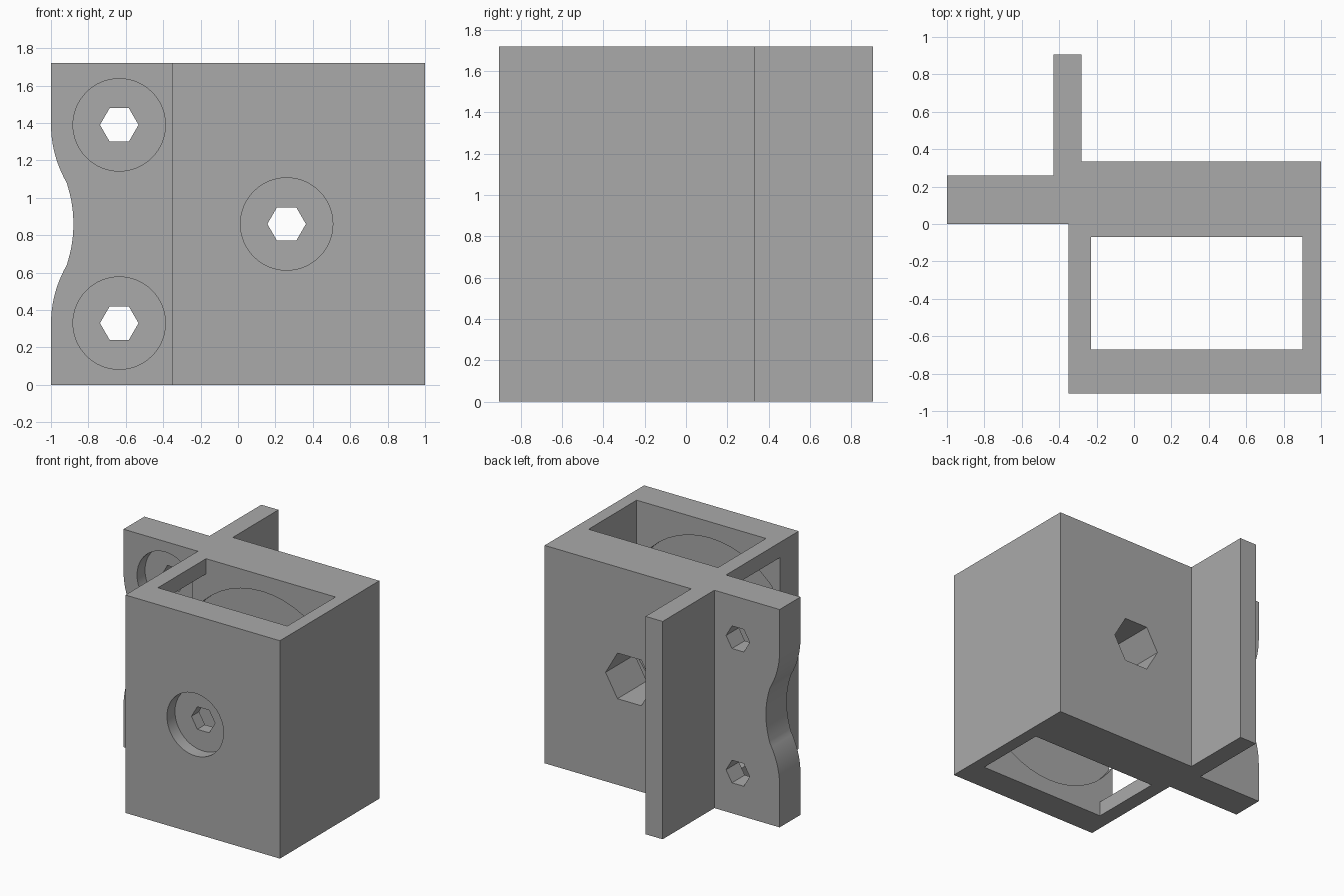
import bpy, bmesh, math
from mathutils import Vector

if "Cube" in bpy.data.objects:
    bpy.data.objects.remove(bpy.data.objects["Cube"], do_unlink=True)

HEIGHT = 1.72
MID = HEIGHT / 2
BOLT_X, BORE_X = -0.635, 0.26

grey = bpy.data.materials.new("plain_grey")
grey.use_nodes = True
grey.diffuse_color = (0.4, 0.4, 0.4, 1)
grey.node_tree.nodes["Principled BSDF"].inputs["Base Color"].default_value = (0.4, 0.4, 0.4, 1)


def prism(name, points, sweep):
    """Solid made by sweeping a closed outline along a vector."""
    bm = bmesh.new()
    face = bm.faces.new([bm.verts.new(p) for p in points])
    swept = bmesh.ops.extrude_face_region(bm, geom=[face])
    verts = [v for v in swept["geom"] if isinstance(v, bmesh.types.BMVert)]
    bmesh.ops.translate(bm, verts=verts, vec=Vector(sweep))
    bmesh.ops.recalc_face_normals(bm, faces=bm.faces)
    mesh = bpy.data.meshes.new(name)
    bm.to_mesh(mesh)
    bm.free()
    mesh.materials.append(grey)
    obj = bpy.data.objects.new(name, mesh)
    bpy.context.collection.objects.link(obj)
    return obj


def box(name, x0, x1, y0, y1, z0, z1):
    return prism(name, [(x0, y0, z0), (x1, y0, z0), (x1, y1, z0), (x0, y1, z0)], (0, 0, z1 - z0))


def bore(name, x, z, radius, sides, y0, y1):
    """Cylinder or hexagon running front to back."""
    turn = 2 * math.pi / sides
    ring = [(x + radius * math.cos(i * turn), y0, z + radius * math.sin(i * turn)) for i in range(sides)]
    return prism(name, ring, (0, y1 - y0, 0))


# Bracket body: box, side flange and rear fin in one plan outline
plan = [(-1, 0), (-0.35, 0), (-0.35, -0.905), (1, -0.905), (1, 0.335), (-0.28, 0.335),
        (-0.28, 0.905), (-0.43, 0.905), (-0.43, 0.26), (-1, 0.26)]
body = prism("bracket_body", [(x, y, 0) for x, y in plan], (0, 0, HEIGHT))

# Open shaft, side window and round wheel recess
cutters = [
    box("shaft_cutter", -0.23, 0.9, -0.67, -0.07, -0.1, HEIGHT + 0.1),
    box("window_cutter", -0.5, 0, -0.67, -0.07, 0.12, HEIGHT - 0.12),
    bore("recess_cutter", BORE_X, MID, 0.732, 48, -0.71, -0.03),
]

# Counterbored hexagonal holes in the front wall and flange
holes = [(BORE_X, MID, -0.905, -0.4), (BOLT_X, 0.33, 0, 0.4), (BOLT_X, HEIGHT - 0.33, 0, 0.4)]
for x, z, front, end in holes:
    cutters.append(bore("counterbore_cutter", x, z, 0.247, 64, front - 0.1, front + 0.1))
    cutters.append(bore("hex_cutter", x, z, 0.103, 6, front - 0.1, end))

# Larger hexagonal hole through the rear wall
cutters.append(bore("rear_hex_cutter", BORE_X, MID, 0.208, 6, -0.3, 0.5))

# Wavy outer edge of the flange: shoulder arc, then hollow arc, mirrored in height
STEPS = 12
half = []
for i in range(STEPS + 1):
    a = math.radians(30) * i / STEPS
    half.append((-1 + 0.63 * (1 - math.cos(a)), 0.535 - 0.63 * math.sin(a)))
for i in range(STEPS - 1, -1, -1):
    dz = 0.22 * i / STEPS
    half.append((-0.88 - 0.68 + math.sqrt(0.68 ** 2 - dz ** 2), dz))
wave = half + [(x, -dz) for x, dz in reversed(half[:-1])]
outline = [(-1.1, 0.535)] + wave + [(-1.1, -0.535)]
cutters.append(prism("edge_cutter", [(x, -0.1, MID + dz) for x, dz in outline], (0, 0.5, 0)))

# Carve everything and discard the helpers
bpy.context.view_layer.objects.active = body
for cutter in cutters:
    cutter.hide_render = True
    cut = body.modifiers.new("cut", "BOOLEAN")
    cut.operation = "DIFFERENCE"
    cut.solver = "EXACT"
    cut.object = cutter
    bpy.ops.object.modifier_apply(modifier=cut.name)
    bpy.data.objects.remove(cutter, do_unlink=True)

bpy.ops.object.select_all(action="DESELECT")
body.select_set(True)
bpy.ops.object.shade_smooth_by_angle(angle=math.radians(20))
